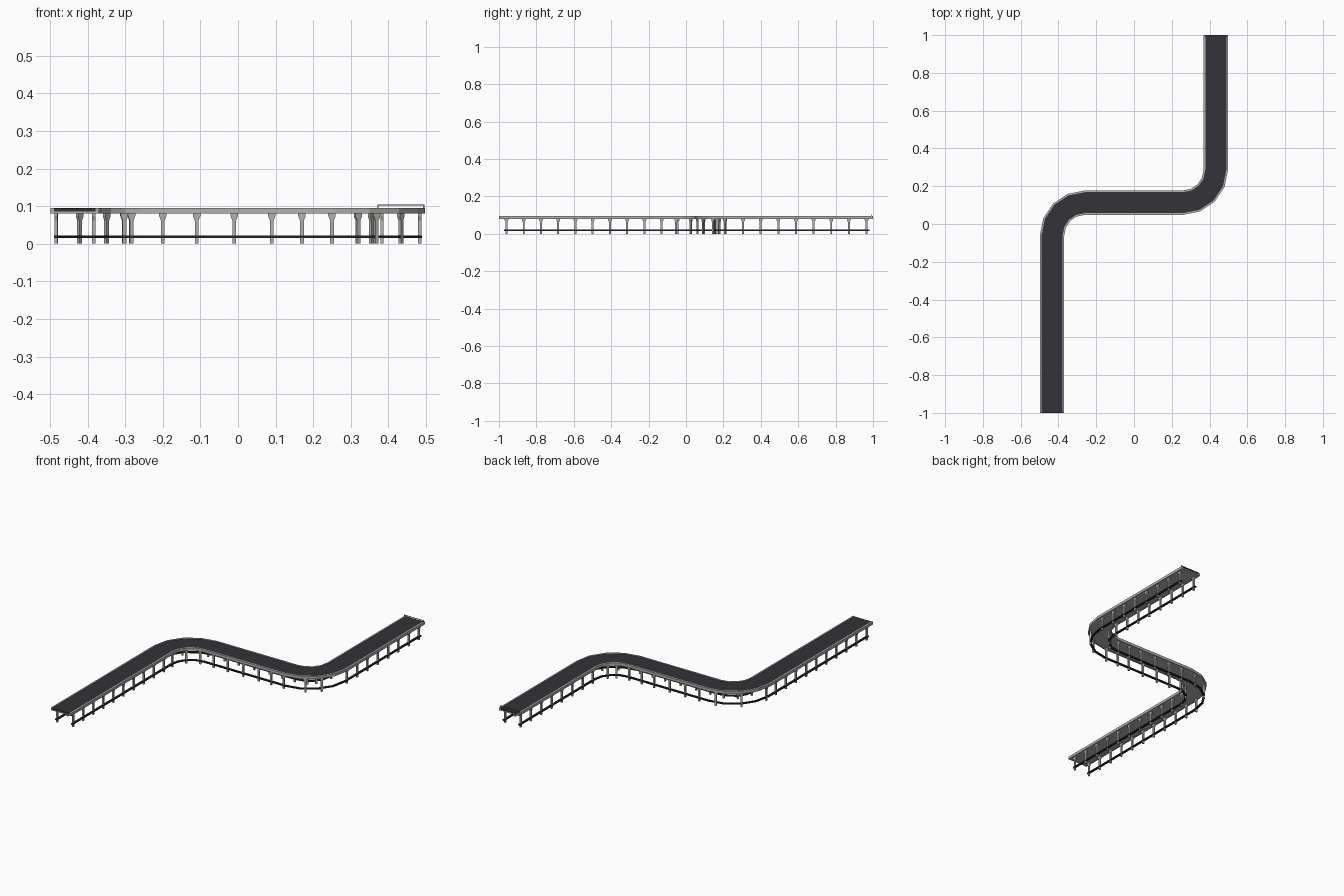
import bpy, bmesh, math
from mathutils import Vector

if "Cube" in bpy.data.objects:
    bpy.data.objects.remove(bpy.data.objects["Cube"])


def material(name, rgb):
    m = bpy.data.materials.new(name)
    m.diffuse_color = (*rgb, 1)
    m.use_nodes = True
    m.node_tree.nodes["Principled BSDF"].inputs["Base Color"].default_value = m.diffuse_color
    return m


BELT = material("belt charcoal", (0.034, 0.032, 0.040))
FRAME = material("frame grey", (0.45, 0.445, 0.435))
DARK = material("lower rail black", (0.022, 0.022, 0.024))
STEEL = material("stop bar steel", (0.30, 0.34, 0.40))

# Centre line: two straights and a cross run joined by quarter bends
R = 0.174
C1, C2 = Vector((-0.26, -0.061)), Vector((0.259, 0.287))
XL, XR, YM = C1.x - R, C2.x + R, C1.y + R


def bend1(deg):
    a = math.radians(deg)
    n = Vector((-math.cos(a), math.sin(a)))
    return C1 + n * R, n


def bend2(deg):
    a = math.radians(deg)
    n = Vector((-math.sin(a), math.cos(a)))
    return C2 - n * R, n


LEFT, UP = Vector((-1, 0)), Vector((0, 1))


def path(y0, y1):
    pts = [(Vector((XL, y0)), LEFT)]
    pts += [bend1(i * 22.5) for i in range(5)]
    pts += [bend2(i * 22.5) for i in range(5)]
    return pts + [(Vector((XR, y1)), LEFT)]


def make(name, bm, mat):
    bmesh.ops.recalc_face_normals(bm, faces=bm.faces)
    me = bpy.data.meshes.new(name)
    bm.to_mesh(me)
    bm.free()
    ob = bpy.data.objects.new(name, me)
    bpy.context.collection.objects.link(ob)
    me.materials.append(mat)
    return ob


def sweep(name, pts, section, mat):
    """Sweep a closed (offset, z) section along the centre line."""
    bm = bmesh.new()
    rings = [[bm.verts.new((*(p + n * o), z)) for o, z in section] for p, n in pts]
    k = len(section)
    for a, b in zip(rings, rings[1:]):
        for i in range(k):
            bm.faces.new((a[i], a[(i + 1) % k], b[(i + 1) % k], b[i]))
    bm.faces.new(rings[0])
    bm.faces.new(rings[-1])
    return make(name, bm, mat)


def rect(o0, o1, z0, z1):
    return [(o0, z0), (o1, z0), (o1, z1), (o0, z1)]


full, short = path(-1, 1), path(-0.972, 0.98)

# Deck: belt, pan beneath it, side rails
sweep("belt", full, rect(-0.0555, 0.0555, 0.086, 0.0935), BELT)
sweep("deck_underside", full, rect(-0.0555, 0.0555, 0.081, 0.086), FRAME)
for s, side in ((1, "left"), (-1, "right")):
    sweep(side + "_side_rail", full, rect(s * 0.0555, s * 0.0645, 0.08, 0.0955), FRAME)
    sweep(side + "_lower_rail", short, rect(s * 0.044, s * 0.056, 0.015, 0.022), DARK)

# Leg stations along the conveyor
stations = [(Vector((XL, -0.96 + 0.0922 * i)), LEFT) for i in range(10)]
stations += [bend1(a) for a in (4, 44, 79)]
stations += [(Vector((x, YM)), UP) for x in (-0.2, -0.11, -0.01, 0.09, 0.17, 0.25)]
stations += [bend2(a) for a in (29, 51)]
stations += [(Vector((XR, 0.305 + 0.0943 * i)), LEFT) for i in range(8)]

# Legs: flat posts flaring out into a bracket at the top
half = [(0.005, 0), (0.005, 0.062), (0.010, 0.074), (0.010, 0.081)]
outline = half + [(-u, z) for u, z in reversed(half)]
bm = bmesh.new()
for p, n in stations:
    t = Vector((n.y, -n.x))
    for s in (-0.05, 0.05):
        a, b = [[bm.verts.new((*(p + n * (s + d) + t * u), z)) for u, z in outline]
                for d in (-0.0045, 0.0045)]
        bm.faces.new(a)
        bm.faces.new(b)
        for i in range(len(a)):
            j = (i + 1) % len(a)
            bm.faces.new((a[i], a[j], b[j], b[i]))
make("legs", bm, FRAME)


def box(name, x0, x1, y0, y1, z0, z1, mat):
    bm = bmesh.new()
    bmesh.ops.create_cube(bm, size=1)
    for v in bm.verts:
        v.co = ((x0 + x1) / 2 + v.co.x * (x1 - x0),
                (y0 + y1) / 2 + v.co.y * (y1 - y0),
                (z0 + z1) / 2 + v.co.z * (z1 - z0))
    return make(name, bm, mat)


# Thin stop bar on two posts at the far end
box("end_stop_bar", XR - 0.0625, XR + 0.0625, 0.989, 0.992, 0.102, 0.105, STEEL)
for s, side in ((-1, "left"), (1, "right")):
    x = XR + s * 0.061
    box(side + "_stop_post", x - 0.0015, x + 0.0015, 0.989, 0.992, 0.094, 0.105, STEEL)
